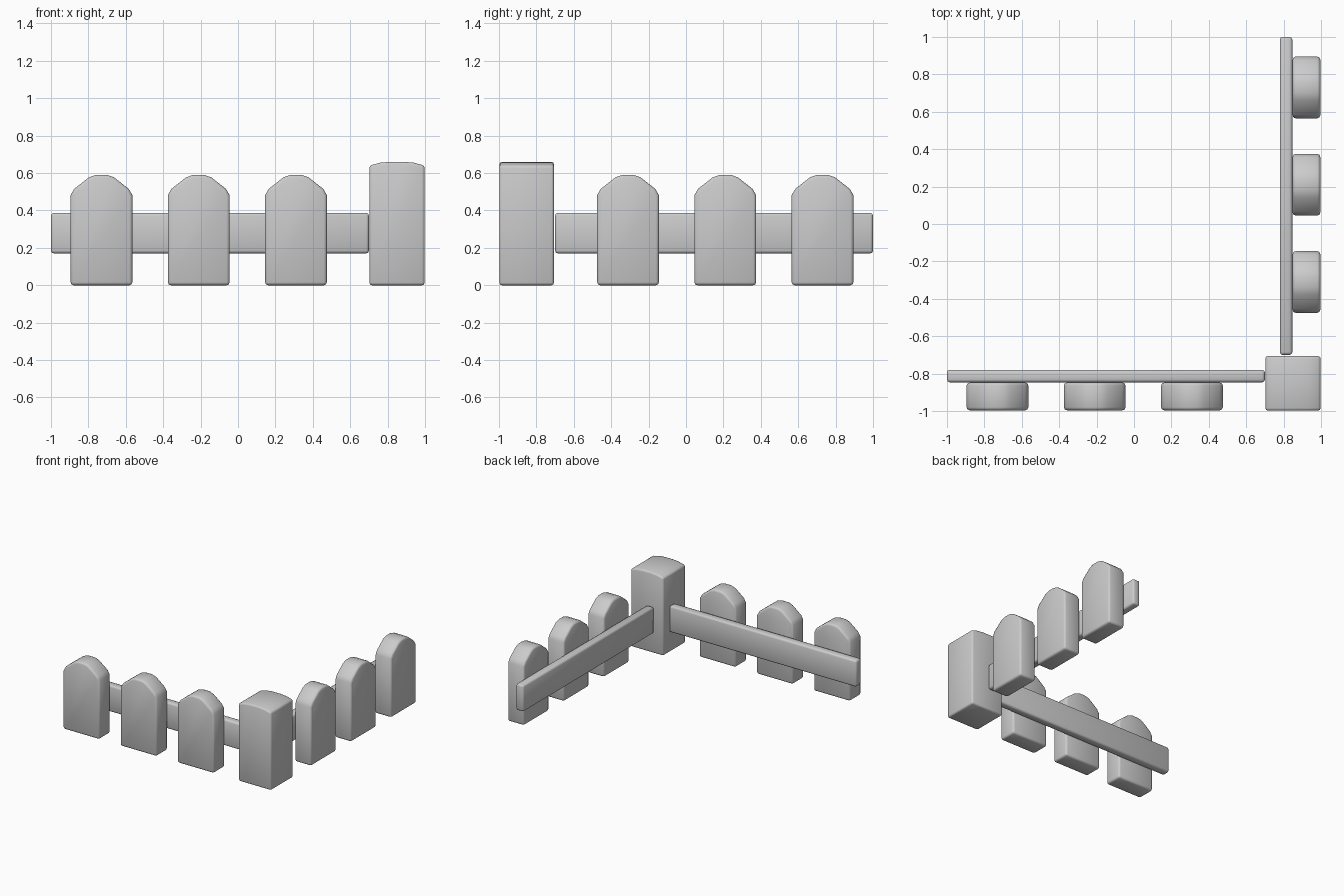
import bpy, bmesh
from math import pi
from mathutils import Matrix

if "Cube" in bpy.data.objects:
    bpy.data.objects.remove(bpy.data.objects["Cube"])


def prism(name, profile, depth, place, bevel):
    """Extrude an x/z profile along y (centred), place it and round its edges."""
    bm = bmesh.new()
    face = bm.faces.new([bm.verts.new((x, -depth / 2, z)) for x, z in profile])
    ext = bmesh.ops.extrude_face_region(bm, geom=[face])
    moved = [v for v in ext["geom"] if isinstance(v, bmesh.types.BMVert)]
    bmesh.ops.translate(bm, vec=(0, depth, 0), verts=moved)
    bmesh.ops.transform(bm, matrix=place, verts=bm.verts)
    bmesh.ops.recalc_face_normals(bm, faces=bm.faces)
    mesh = bpy.data.meshes.new(name)
    bm.to_mesh(mesh)
    bm.free()
    mesh.polygons.foreach_set("use_smooth", [True] * len(mesh.polygons))
    obj = bpy.data.objects.new(name, mesh)
    bpy.context.collection.objects.link(obj)
    mod = obj.modifiers.new("rounded_edges", "BEVEL")
    mod.width = bevel
    mod.segments = 2
    mod.limit_method = "ANGLE"
    mod.angle_limit = pi / 3
    return obj


def mirrored(half):
    """Complete a right-hand outline (bottom to top) with its left side."""
    return half + [(-x, z) for x, z in reversed(half)]


picket = mirrored([(0.165, 0.0), (0.165, 0.482), (0.146, 0.515), (0.067, 0.577), (0.03, 0.59)])
post = mirrored([(0.148, 0.0), (0.148, 0.64), (0.09, 0.655), (0.035, 0.66)])
rail = mirrored([(0.85, 0.17), (0.85, 0.387)])

# Two wings: the front one, and the right one turned a quarter
for wing, turn, side in (("front", 0, 1), ("right", pi / 2, -1)):
    rot = Matrix.Rotation(turn, 4, "Z")
    # Rail behind the pickets
    prism(wing + "_rail", rail, 0.067,
          rot @ Matrix.Translation((-0.15 * side, -0.813, 0)), 0.015)
    # Pickets
    for i, x in enumerate((-0.73, -0.21, 0.31)):
        prism(f"{wing}_picket_{i + 1}", picket, 0.148,
              rot @ Matrix.Translation((x * side, -0.922, 0)), 0.016)

# Corner post with a gently crowned top
prism("corner_post", post, 0.292, Matrix.Translation((0.85, -0.852, 0)), 0.014)
